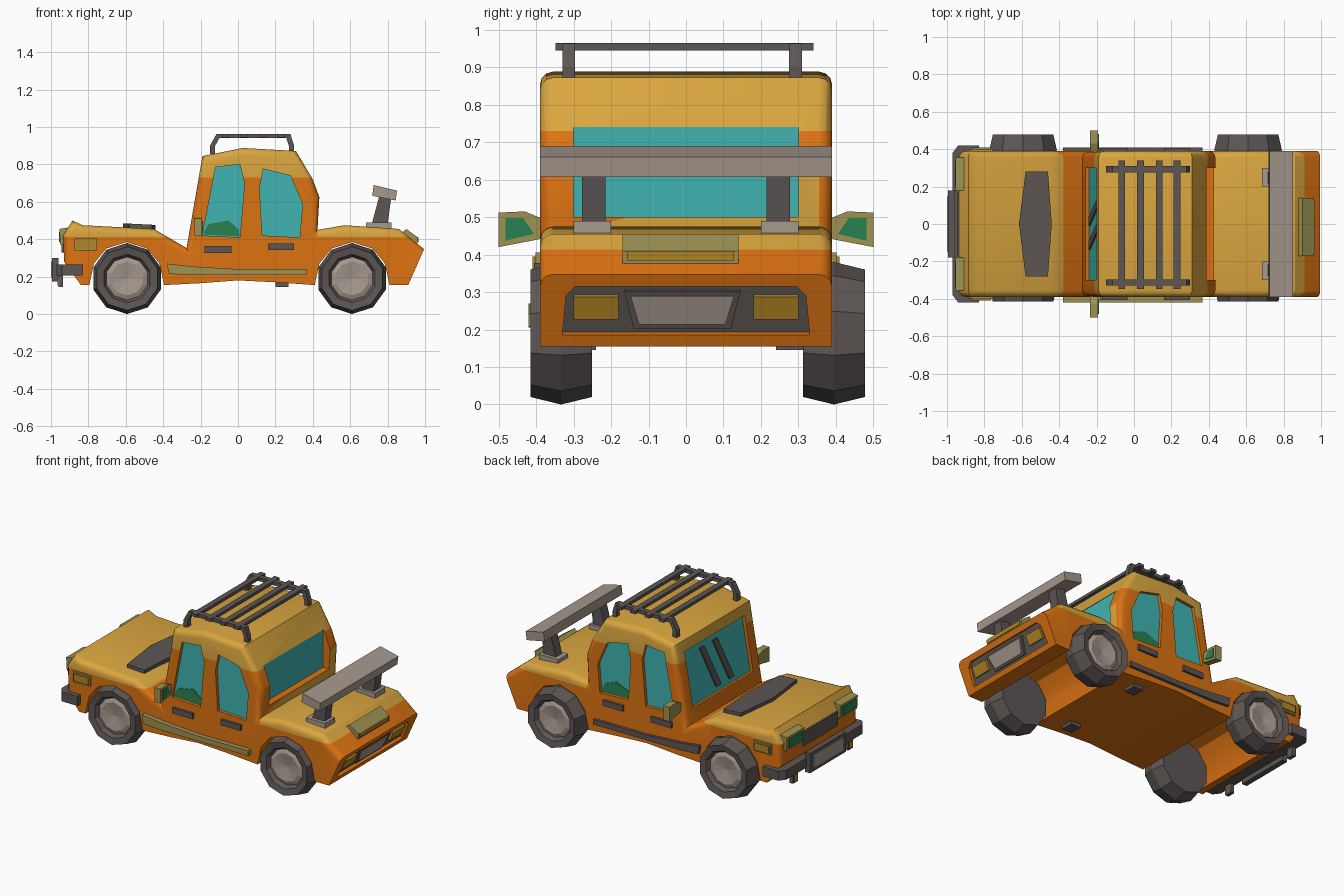
import bpy, bmesh, math
from mathutils import Vector, Matrix

if "Cube" in bpy.data.objects:
    bpy.data.objects.remove(bpy.data.objects["Cube"])


def material(name, r, g, b):
    m = bpy.data.materials.new(name)
    m.use_nodes = True
    m.diffuse_color = (r, g, b, 1)
    bsdf = m.node_tree.nodes["Principled BSDF"]
    bsdf.inputs["Base Color"].default_value = (r, g, b, 1)
    bsdf.inputs["Roughness"].default_value = 0.8
    return m


ORANGE = material("orange paint", .72, .17, .006)
YELLOW = material("yellow paint", .70, .38, .05)
GLASS = material("teal glass", .05, .46, .45)
DARK = material("dark grey", .11, .095, .09)
LIGHT = material("warm light grey", .38, .32, .27)
OLIVE = material("olive trim", .34, .29, .085)
AMBER = material("amber lens", .45, .24, .018)
GREEN = material("green glass", .02, .22, .085)
PAINT = [ORANGE, YELLOW, GLASS, DARK]


def finish(name, bm, mats):
    bmesh.ops.recalc_face_normals(bm, faces=bm.faces[:])
    mesh = bpy.data.meshes.new(name)
    bm.to_mesh(mesh)
    bm.free()
    for m in mats:
        mesh.materials.append(m)
    ob = bpy.data.objects.new(name, mesh)
    bpy.context.collection.objects.link(ob)
    return ob


# A frame is a placing function for 2D outlines plus its outward normal
ACROSS = (lambda x, z: Vector((x, 0, z)), Vector((0, 1, 0)))
FLAT = (lambda x, y: Vector((x, y, 0)), Vector((0, 0, 1)))
SCREEN = (lambda y, z: Vector((-.275 + (z - .353) * .173, y, z)), Vector((-.985, 0, .17)))
TAIL = (lambda y, z: Vector((.91 + (z - .155) * .44, y, z)), Vector((.915, 0, -.403)))
BACK = (lambda y, z: Vector((.385, y, z)), Vector((1, 0, 0)))
SIDE = {s: (lambda x, z, s=s: Vector((x, s * .39, z)), Vector((0, s, 0))) for s in (-1, 1)}
SIDE_NAME = {-1: "near", 1: "far"}


def slab(name, outline, frame, lo, hi, mats, inner=0):
    place, n = frame
    bm = bmesh.new()
    a = [bm.verts.new(place(*p) + n * lo) for p in outline]
    b = [bm.verts.new(place(*p) + n * hi) for p in outline]
    bm.faces.new(a).material_index = inner
    bm.faces.new(b)
    for i in range(len(a)):
        j = (i + 1) % len(a)
        bm.faces.new((a[i], a[j], b[j], b[i]))
    return finish(name, bm, mats)


def rect(u0, u1, v0, v1):
    return [(u0, v0), (u1, v0), (u1, v1), (u0, v1)]


def box(name, mat, x0, x1, y0, y1, z0, z1):
    return slab(name, rect(x0, x1, y0, y1), FLAT, z0, z1, [mat])


# Body shell: one side profile, rounded along its upper rim
upper = [(-.84, .155), (-.93, .28), (-.935, .42), (-.885, .50), (-.83, .475),
         (-.45, .455), (-.275, .353), (-.19, .845), (.025, .888), (.31, .872),
         (.40, .72), (.435, .625), (.425, .45), (.57, .475), (.86, .455),
         (.995, .347), (.91, .155)]
arch = [(.20, -.035), (.175, .08), (.11, .16), (0, .195), (-.11, .16),
        (-.175, .08), (-.20, -.035)]
lower = ([(.61 + x, .19 + z) for x, z in arch] + [(.2, .17), (0, .18), (-.2, .165)]
         + [(-.595 + x, .19 + z) for x, z in arch])
body = slab("body", upper + lower, ACROSS, -.39, .39, PAINT)
bm = bmesh.new()
bm.from_mesh(body.data)
bm.verts.ensure_lookup_table()
count, top = len(upper + lower), len(upper)
rim = []
for start in (0, count):
    for i in range(start + 1, start + top - 2):
        rim.append(bm.edges.get((bm.verts[i], bm.verts[i + 1])))
bmesh.ops.bevel(bm, geom=rim, offset=.035, segments=3, profile=.5, affect='EDGES')
bmesh.ops.triangulate(bm, faces=bm.faces[:])
for co, no in (((0, 0, .413), (0, 0, 1)), ((0, 0, .73), (0, 0, 1)), ((.425, 0, 0), (1, 0, 0))):
    bmesh.ops.bisect_plane(bm, geom=bm.verts[:] + bm.edges[:] + bm.faces[:],
                           plane_co=co, plane_no=no, dist=1e-5)
for f in bm.faces:
    c = f.calc_center_median()
    deck = .413 < c.z < .52 and (c.x < -.32 or c.x > .424)
    f.material_index = int(c.z > .73 or deck)
bm.to_mesh(body.data)
bm.free()

# Recessed windows and tail panel, cut with a coloured floor
front_window = [(-.19, .42), (-.12, .785), (.01, .80), (.035, .70), (.01, .41)]
rear_window = [(.13, .42), (.115, .67), (.135, .775), (.28, .74), (.345, .59), (.33, .41)]
cutters = [
    slab("windscreen_cutter", rect(-.30, .30, .44, .78), SCREEN, -.02, .06, PAINT, 2),
    slab("back_window_cutter", rect(-.30, .30, .50, .74), BACK, 0, .15, PAINT, 2),
    slab("tail_cutter", [(-.33, .185), (.33, .185), (.32, .29), (.295, .315),
                         (-.295, .315), (-.32, .29)], TAIL, -.02, .05, PAINT, 3)]
for s in (-1, 1):
    for outline in (front_window, rear_window):
        cutters.append(slab("window_cutter", outline, SIDE[s], -.02, .05, PAINT, 2))
for c in cutters:
    mod = body.modifiers.new("cut", 'BOOLEAN')
    mod.operation, mod.solver, mod.object = 'DIFFERENCE', 'EXACT', c
graph = bpy.context.evaluated_depsgraph_get()
cut_mesh = bpy.data.meshes.new_from_object(body.evaluated_get(graph))
body.modifiers.clear()
body.data = cut_mesh
for c in cutters:
    bpy.data.objects.remove(c)
bpy.ops.object.select_all(action='DESELECT')
body.select_set(True)
bpy.context.view_layer.objects.active = body
bpy.ops.object.shade_smooth_by_angle(angle=math.radians(32))

# Green tints in the side glass and strips behind the windscreen
slab("near_glass_tint", [(-.188, .425), (-.16, .48), (-.05, .50), (.005, .45), (.008, .415)],
     SIDE[-1], -.02, -.017, [GREEN])
slab("far_glass_tint", [(.132, .425), (.13, .46), (.23, .50), (.31, .47), (.328, .415)],
     SIDE[1], -.02, -.017, [GREEN])
for k, y in enumerate((.08, -.05)):
    slab(f"wiper_{k}", [(y + .06, .74), (y + .015, .74), (y - .09, .47), (y - .04, .47)],
         SCREEN, -.02, -.012, [DARK])

# Wheels: turned ten-sided tyres with sunken hubs
tyre = [(-.0825, 0), (-.0825, .17), (0, .19), (.0825, .17), (.075, .13),
        (.05, .115), (.06, .09), (.045, 0)]
for s in (-1, 1):
    for end, x in (("front", -.593), ("rear", .61)):
        bm = bmesh.new()
        vs = [bm.verts.new((0, s * t, -r)) for t, r in tyre]
        es = [bm.edges.new(p) for p in zip(vs, vs[1:])]
        bmesh.ops.spin(bm, geom=vs + es, cent=(0, 0, 0), axis=(0, 1, 0),
                       angle=math.tau, steps=10)
        bmesh.ops.remove_doubles(bm, verts=bm.verts[:], dist=1e-4)
        for f in bm.faces:
            c = f.calc_center_median()
            f.material_index = int(s * c.y > 0 and math.hypot(c.x, c.z) < .108)
        wheel = finish(f"{SIDE_NAME[s]}_{end}_wheel", bm, [DARK, LIGHT])
        wheel.location = (x, .395 if s > 0 else -.333, .19)

# Hood scoop, bumper and plate
bonnet = (lambda x, y: Vector((x, y, .462 - (x + .45) * .05)), Vector((0, 0, 1)))
slab("hood_scoop", [(-.58, -.28), (-.46, -.28), (-.44, 0), (-.46, .28), (-.58, .28),
                    (-.615, 0)], bonnet, -.03, .015, [DARK])
slab("front_bumper", [(-.83, -.42), (-.94, -.42), (-.97, -.38), (-.97, .38),
                      (-.94, .42), (-.83, .42)], FLAT, .205, .265, [DARK])
box("front_plate_frame", DARK, -.995, -.96, -.18, .18, .175, .30)
box("front_plate", LIGHT, -1.0, -.994, -.15, .15, .195, .28)
box("grille", DARK, -.945, -.925, -.17, .17, .33, .42)

# Parts repeated on both sides
for s in (-1, 1):
    tag, side = SIDE_NAME[s], SIDE[s]

    def pair(name, mat, x0, x1, y0, y1, z0, z1):
        return box(f"{tag}_{name}", mat, x0, x1, *sorted((s * y0, s * y1)), z0, z1)

    slab(f"{tag}_headlight", [(-.95, .37), (-.955, .455), (-.895, .465), (-.885, .37)],
         (ACROSS[0], Vector((0, s, 0))), .18, .355, [OLIVE])
    pair("headlight_lens", GREEN, -.958, -.95, .20, .335, .385, .44)
    pair("fog_lamp", DARK, -.96, -.935, .25, .30, .145, .21)
    pair("fog_lens", AMBER, -.965, -.958, .257, .293, .153, .195)
    pair("marker_frame", OLIVE, -.875, -.755, .38, .402, .34, .405)
    pair("marker_lens", AMBER, -.865, -.765, .40, .409, .35, .395)
    pair("front_handle", DARK, -.18, -.035, .38, .405, .327, .363)
    pair("rear_handle", DARK, .16, .30, .38, .405, .343, .378)
    slab(f"{tag}_sill_strip", [(-.38, .27), (-.25, .255), (0, .24), (.365, .24),
                               (.365, .208), (-.25, .208), (-.37, .215)],
         side, -.02, .03 if s < 0 else .018, [OLIVE if s < 0 else DARK])
    pair("step", DARK, .20, .27, .24, .32, .145, .18)

    # Door mirror with glass facing the tail
    mirror = (lambda y, z, s=s: Vector((0, s * y, z)), Vector((1, 0, 0)))
    slab(f"{tag}_mirror", [(.37, .445), (.50, .42), (.50, .512), (.43, .515), (.37, .49)],
         mirror, -.235, -.192, [OLIVE])
    slab(f"{tag}_mirror_glass", [(.405, .455), (.482, .437), (.482, .498), (.435, .498)],
         mirror, -.195, -.188, [GREEN])

    # Spoiler stand
    pair("spoiler_foot", LIGHT, .685, .82, .20, .30, .45, .49)
    slab(f"{tag}_spoiler_post", [(.715, .48), (.80, .48), (.82, .63), (.755, .63)],
         (ACROSS[0], Vector((0, s, 0))), .215, .278, [DARK])

    # Roof rack rail, a bent bar
    y = .292 if s > 0 else -.313
    slab(f"{tag}_rack_rail", [(-.15, .855), (-.15, .90), (-.115, .963), (.28, .963), (.30, .90),
                              (.30, .855), (.272, .855), (.272, .90), (.258, .94),
                              (-.10, .94), (-.122, .90), (-.122, .855)],
         ACROSS, y - .017, y + .017, [DARK])

    # Tail lamp
    c = .24 * s
    slab(f"{tag}_tail_lamp", rect(c - .06, c + .06, .225, .285), TAIL, -.025, -.005, [AMBER])

# Roof rack crossbars
for k, x in enumerate((-.065, .035, .135, .23)):
    box(f"rack_crossbar_{k}", DARK, x - .018, x + .018, -.348, .34, .945, .964)

# Spoiler wing
slab("spoiler_wing", [(.725, .69), (.85, .66), (.843, .607), (.718, .632)],
     ACROSS, -.39, .39, [LIGHT])

# Tail details
slab("brake_light", [(.87, .43), (.90, .455), (.962, .41), (.957, .36)],
     ACROSS, -.17, .14, [OLIVE])
slab("brake_lens", [(.958, .41), (.966, .409), (.964, .384), (.95, .384)],
     ACROSS, -.158, .128, [AMBER])
slab("rear_plate_frame", [(-.14, .20), (.12, .20), (.145, .298), (-.165, .298)],
     TAIL, -.025, -.008, [DARK])
slab("rear_plate", [(-.125, .212), (.105, .212), (.128, .287), (-.148, .287)],
     TAIL, -.01, -.003, [LIGHT])
